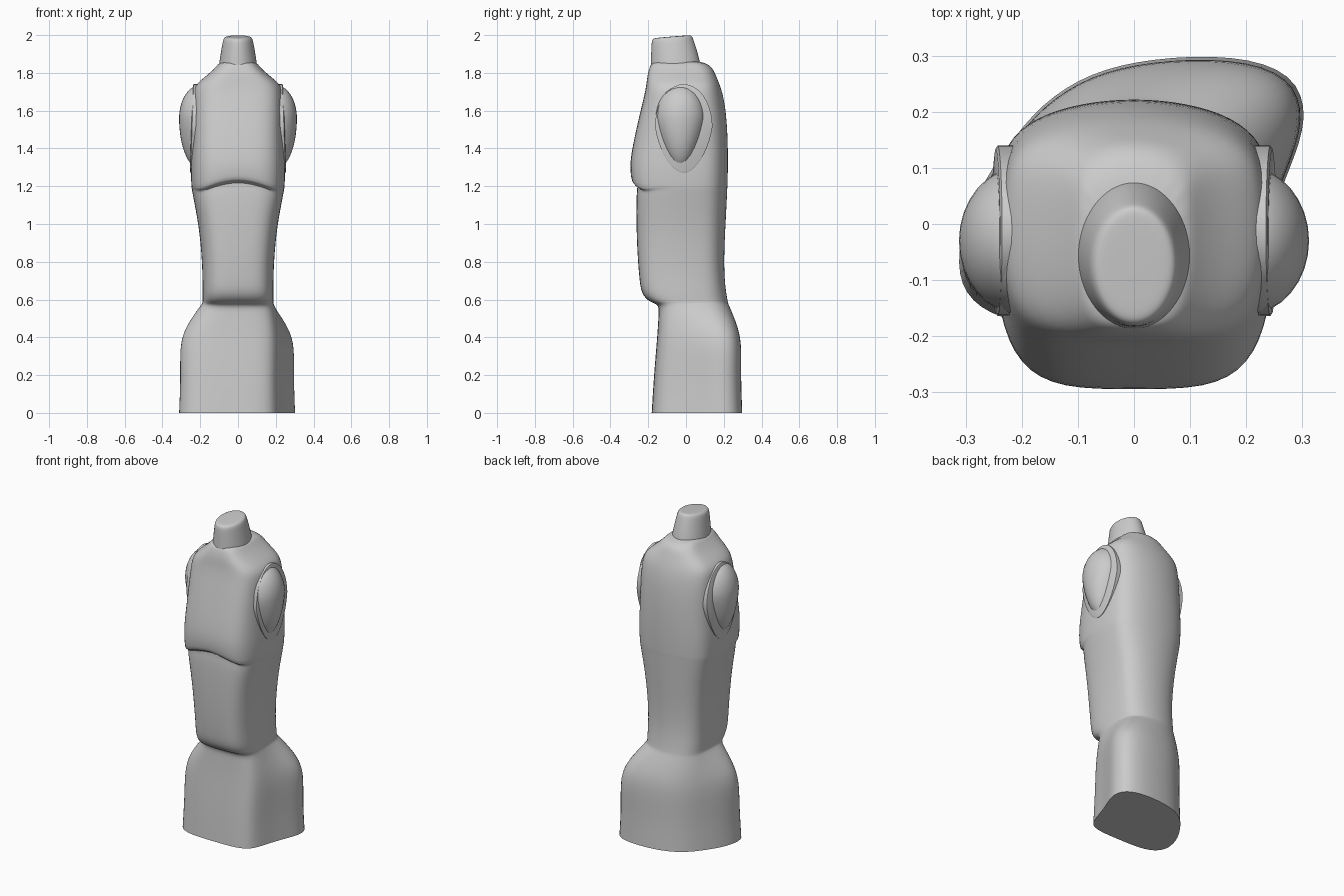
import bpy, bmesh, math

if "Cube" in bpy.data.objects:
    bpy.data.objects.remove(bpy.data.objects["Cube"])

# Normalised half section of the torso, front centre to back centre
HALF = [(0, -1), (.52, -1), (.82, -.86), (.96, -.55), (1, -.15),
        (.98, .3), (.92, .64), (.7, .85), (.38, .96), (0, 1)]
SECTION = HALF + [(-x, y) for x, y in HALF[-2:0:-1]]

# Twisted hip outline, same order as the torso section
HIP = [(-.03, -.178), (.09, -.178), (.175, -.158), (.21, -.1), (.238, 0), (.278, .1),
       (.312, .19), (.287, .27), (.18, .302), (.03, .296), (-.08, .27), (-.165, .215),
       (-.225, .14), (-.285, .05), (-.318, -.05), (-.306, -.125), (-.24, -.168), (-.14, -.178)]


def torso_ring(z, hw, front, back, arch=0):
    """Section scaled to half width, front and back; arch lifts the front centre."""
    lift = {0: .045, 1: .015, 17: .015, 2: -.02, 16: -.02}
    return [(x * hw * 1.015, y * (back if y > 0 else -front) * 1.01, z + arch * lift.get(i, 0))
            for i, (x, y) in enumerate(SECTION)]


def hip_ring(z, t, front=1.0, side=1.0):
    """Hip outline blended by t into the waist."""
    waist = torso_ring(z, .185, -.14, .222)
    return [((1 - t) * x * side + t * w[0],
             (1 - t) * (y * front if y < 0 else y * side) + t * w[1], z)
            for (x, y), w in zip(HIP, waist)]


def oval_ring(z, hw, front, back, tilt=0, n=18):
    c, r = (front + back) / 2, (back - front) / 2
    return [(hw * math.sin(a), c - r * math.cos(a), z - tilt * math.cos(a))
            for a in (2 * math.pi * i / n for i in range(n))]


def loft(name, rings, creased=(), levels=2):
    bm = bmesh.new()
    crease = bm.edges.layers.float.new('crease_edge')
    rows = [[bm.verts.new(p) for p in r] for r in rings]
    n = len(rows[0])
    for a, b in zip(rows, rows[1:]):
        for i in range(n):
            j = (i + 1) % n
            bm.faces.new((a[i], a[j], b[j], b[i]))
    bm.faces.new(rows[0][::-1])
    bm.faces.new(rows[-1])
    for k, value in creased:
        for i in range(n):
            bm.edges.get((rows[k][i], rows[k][(i + 1) % n]))[crease] = value
    return finish(name, bm, levels)


def finish(name, bm, levels=0):
    bmesh.ops.recalc_face_normals(bm, faces=bm.faces)
    me = bpy.data.meshes.new(name)
    bm.to_mesh(me)
    bm.free()
    ob = bpy.data.objects.new(name, me)
    bpy.context.collection.objects.link(ob)
    bpy.ops.object.select_all(action='DESELECT')
    ob.select_set(True)
    bpy.context.view_layer.objects.active = ob
    if levels:
        mod = ob.modifiers.new('Smooth', 'SUBSURF')
        mod.levels = mod.render_levels = levels
        bpy.ops.object.modifier_apply(modifier=mod.name)
    bpy.ops.object.shade_smooth_by_angle(angle=math.radians(40))
    return ob


# Body: hips, overhanging belly, arched chest and shoulders in one loft
loft('body', [
    hip_ring(0, 0, 1.02),
    hip_ring(.18, 0, .96, .975),
    hip_ring(.35, 0, .88, .99),
    hip_ring(.44, .2, .85, .99),
    hip_ring(.52, .62, .85),
    hip_ring(.575, .95, .85),
    torso_ring(.585, .185, -.19, .222),
    torso_ring(.63, .187, -.235, .214),
    torso_ring(.72, .186, -.245, .203),
    torso_ring(.85, .192, -.255, .202),
    torso_ring(1.0, .208, -.26, .21),
    torso_ring(1.14, .235, -.26, .217, .6),
    torso_ring(1.185, .243, -.252, .219, 1),
    torso_ring(1.2, .245, -.285, .22, 1),
    torso_ring(1.3, .25, -.297, .223, .4),
    torso_ring(1.45, .242, -.272, .222),
    torso_ring(1.6, .24, -.238, .212),
    torso_ring(1.69, .238, -.216, .195),
    torso_ring(1.74, .225, -.207, .178),
    torso_ring(1.79, .158, -.202, .157),
    torso_ring(1.84, .108, -.188, .135),
    torso_ring(1.865, .09, -.17, .07),
], creased=[(0, 1), (12, .4), (13, .4)])

# Neck stub with a slightly tilted, softened top
loft('neck', [
    oval_ring(1.76, .108, -.192, .09),
    oval_ring(1.84, .104, -.189, .082),
    oval_ring(1.92, .09, -.186, .06),
    oval_ring(1.975, .081, -.184, .04, .006),
    oval_ring(1.99, .072, -.175, .032, .008),
    oval_ring(1.993, .055, -.155, .015, .007),
], creased=[(0, 1)])

# Armhole rims and teardrop shoulder caps
for side, label in ((-1, 'left'), (1, 'right')):
    bm = bmesh.new()
    rows = []
    for x, s in ((.19, 1), (.243, 1), (.247, .96)):
        row = []
        for i in range(40):
            a = 2 * math.pi * i / 40
            sz = math.sin(a)
            taper = 1 - .22 * max(0, -sz)
            row.append(bm.verts.new((side * (x - .008 * sz), -.012 + s * .152 * math.cos(a) * taper,
                                     1.515 + s * (.225 if sz > 0 else .245) * sz)))
        rows.append(row)
    for a, b in zip(rows, rows[1:]):
        for i in range(40):
            j = (i + 1) % 40
            bm.faces.new((a[i], a[j], b[j], b[i]))
    bm.faces.new(rows[0])
    bm.faces.new(rows[-1])
    finish(label + '_armhole', bm)

    bm = bmesh.new()
    bmesh.ops.create_uvsphere(bm, u_segments=32, v_segments=20, radius=1)
    for v in bm.verts:
        x, y, z = v.co
        taper = 1 - .3 * max(0, -z)
        v.co = (side * (.2 + .112 * x), -.03 + .132 * y * taper,
                1.56 + (.175 if z > 0 else .27) * z)
    finish(label + '_shoulder', bm)
